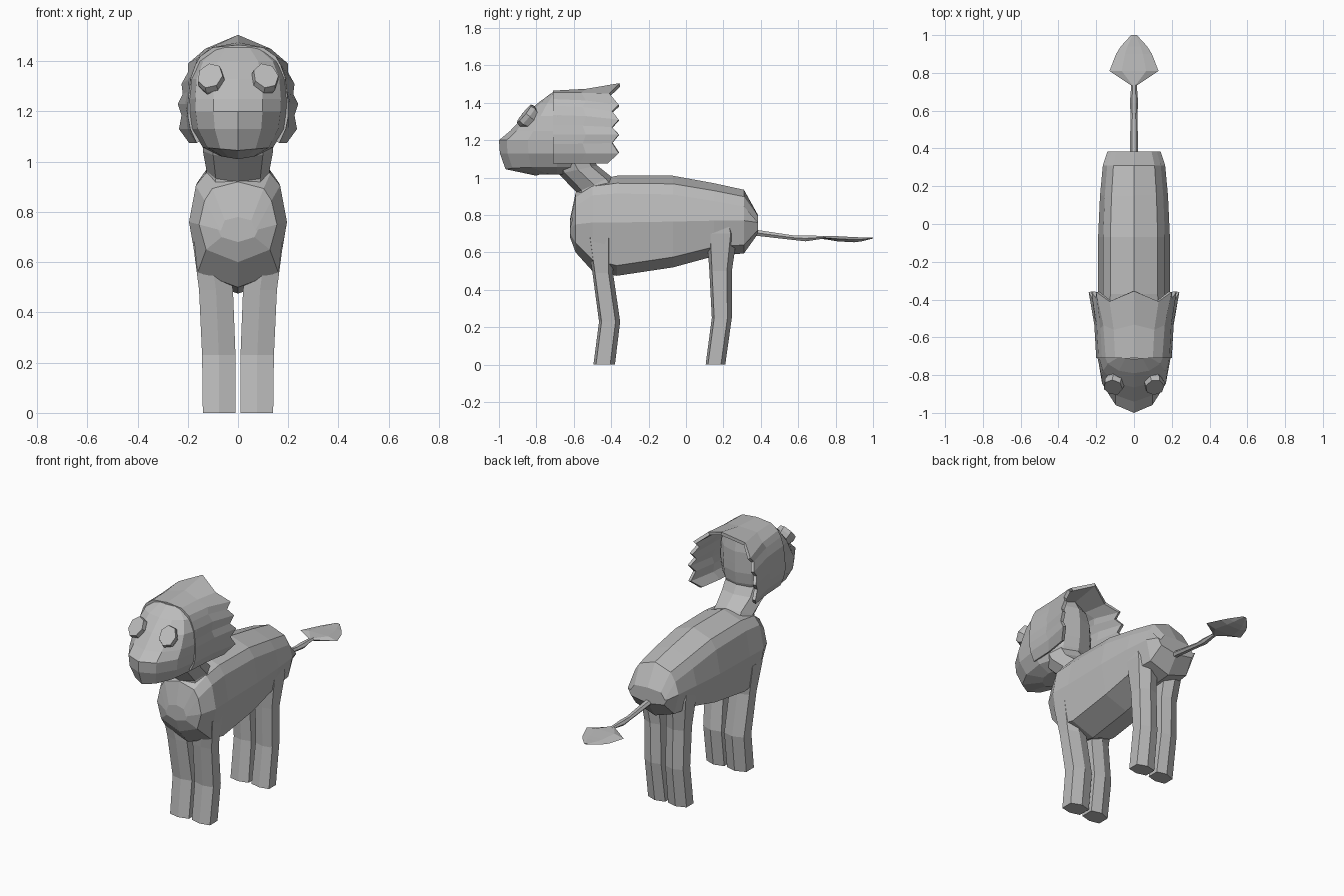
import bpy, bmesh, math
from mathutils import Vector

grey = bpy.data.materials.new("plain grey")
grey.diffuse_color = (0.5, 0.5, 0.5, 1)


def make(name, verts, faces):
    me = bpy.data.meshes.new(name)
    me.from_pydata([tuple(v) for v in verts], [], faces)
    bm = bmesh.new()
    bm.from_mesh(me)
    bmesh.ops.recalc_face_normals(bm, faces=bm.faces)
    bm.to_mesh(me)
    bm.free()
    me.materials.append(grey)
    ob = bpy.data.objects.new(name, me)
    bpy.context.collection.objects.link(ob)
    return ob


def loft(name, rings):
    """Skin a list of closed rings and cap both ends."""
    n = len(rings[0])
    verts = [p for r in rings for p in r]
    faces = [(i * n + j, i * n + (j + 1) % n, (i + 1) * n + (j + 1) % n, (i + 1) * n + j)
             for i in range(len(rings) - 1) for j in range(n)]
    faces += [tuple(range(n)), tuple(range((len(rings) - 1) * n, len(rings) * n))]
    return make(name, verts, faces)


def mirrored(half):
    """Complete a half ring that starts and ends on the centre line."""
    return half + [(-x, y, z) for x, y, z in reversed(half[1:-1])]


# Body: sections from chest to rump (y, top, shoulder z, mid z, low z, bottom, half width)
sections = [
    (-0.62, 0.78, 0.76, 0.73, 0.70, 0.68, 0.08),
    (-0.59, 0.92, 0.88, 0.75, 0.65, 0.60, 0.155),
    (-0.50, 0.98, 0.94, 0.76, 0.56, 0.50, 0.195),
    (-0.37, 1.01, 0.95, 0.76, 0.53, 0.475, 0.19),
    (-0.07, 1.01, 0.945, 0.765, 0.575, 0.52, 0.19),
    (0.15, 0.97, 0.91, 0.77, 0.63, 0.58, 0.18),
    (0.31, 0.935, 0.88, 0.77, 0.64, 0.595, 0.165),
    (0.385, 0.80, 0.79, 0.76, 0.72, 0.70, 0.14)]
loft("body", [mirrored([(0, y, t), (w * 0.66, y, (t + 2 * s) / 3), (w * 0.86, y, s - 0.035),
                        (w, y, m), (w * 0.82, y, lo), (0, y, b)])
              for y, t, s, m, lo, b, w in sections])

# Neck: tilted oval sections given by throat point, nape point and half width
neck = [(-0.60, 0.80, -0.32, 0.92, 0.15), (-0.585, 0.92, -0.40, 1.005, 0.125),
        (-0.68, 1.02, -0.475, 1.065, 0.14), (-0.72, 1.10, -0.52, 1.14, 0.14)]
rings = []
for fy, fz, by, bz, w in neck:
    ring = []
    for k in range(8):
        a = math.tau * k / 8
        t = (1 - math.cos(a)) / 2
        ring.append((w * math.sin(a), fy + (by - fy) * t, fz + (bz - fz) * t))
    rings.append(ring)
loft("neck", rings)

# Head: level sections (z, front y, back y, half width), slightly higher at the back of the chin
levels = [(1.01, -0.80, -0.58, 0.07), (1.045, -0.965, -0.53, 0.14), (1.13, -0.995, -0.50, 0.185),
          (1.20, -1.0, -0.49, 0.195), (1.25, -0.94, -0.49, 0.197), (1.33, -0.865, -0.49, 0.19),
          (1.40, -0.79, -0.50, 0.16), (1.455, -0.715, -0.53, 0.09)]
rings = []
for z, fy, by, w in levels:
    ring = []
    for k in range(12):
        a = math.tau * k / 12
        c = math.cos(a)
        mid = -0.69
        ring.append((w * math.sin(a), mid + c * ((mid - fy) * -1 if c > 0 else (mid - by)),
                     z + (0.012 * abs(math.sin(a)) if z < 1.1 else 0)))
    rings.append(ring)
loft("head", rings)

# Mane: hood over the head, flaring back to a jagged edge
edge = [(0, -0.355, 1.505), (0.13, -0.41, 1.45), (0.20, -0.36, 1.39), (0.20, -0.395, 1.355),
        (0.225, -0.36, 1.31), (0.22, -0.395, 1.27), (0.24, -0.36, 1.23), (0.225, -0.395, 1.185),
        (0.235, -0.36, 1.13), (0.195, -0.42, 1.075)]
rim = [(0, 1.465), (0.10, 1.455), (0.15, 1.42), (0.17, 1.385), (0.188, 1.335),
       (0.195, 1.28), (0.2, 1.23), (0.2, 1.18), (0.19, 1.13), (0.165, 1.075)]
rows = []
for t in (0, 0.5, 1):
    half = []
    for (ex, ey, ez), (rx, rz) in zip(edge, rim):
        y = -0.71 + (ey + 0.71) * t
        f = t * t
        half.append((rx + (ex - rx) * f, y, rz + (ez - rz) * f))
    rows.append([(-x, y, z) for x, y, z in reversed(half[1:])] + half)
n = len(rows[0])
mane = make("mane", [p for r in rows for p in r],
            [(i * n + j, i * n + j + 1, (i + 1) * n + j + 1, (i + 1) * n + j)
             for i in range(2) for j in range(n - 1)])
# keep the outer surface in place whichever way the sheet was wound
up = mane.data.polygons[n // 2].normal.z > 0
thick = mane.modifiers.new("thickness", "SOLIDIFY")
thick.thickness = 0.02
thick.offset = -1 if up else 1

# Eyes: thick seven-sided discs tilted up and outward
for side, label in ((1, "right_eye"), (-1, "left_eye")):
    normal = Vector((0.15 * side, -0.76, 0.62)).normalized()
    across = Vector((0, 0, 1)).cross(normal).normalized()
    rise = normal.cross(across)
    centre = Vector((0.108 * side, -0.85, 1.33))
    loft(label, [[centre + normal * d + across * 0.055 * s * math.cos(math.tau * k / 7)
                  + rise * 0.068 * s * math.sin(math.tau * k / 7) for k in range(7)]
                 for d, s in ((-0.04, 0.8), (-0.005, 1), (0.02, 0.93))])

# Legs: six-sided, sections (z, inner x, outer x, front y, back y)
legs = {
    "front_leg": [(0, 0.01, 0.14, -0.495, -0.38), (0.23, 0.01, 0.143, -0.465, -0.352),
                  (0.49, 0.02, 0.155, -0.50, -0.39), (0.68, 0.05, 0.18, -0.53, -0.38)],
    "hind_leg": [(0, 0.01, 0.135, 0.105, 0.21), (0.25, 0.015, 0.135, 0.138, 0.245),
                 (0.50, 0.02, 0.14, 0.125, 0.245), (0.70, 0.03, 0.165, 0.11, 0.275),
                 (0.76, 0.05, 0.165, 0.14, 0.25)]}
outline = [(0, 0.15), (0.5, 0), (1, 0.12), (1, 0.78), (0.5, 1), (0, 0.85)]
for name, secs in legs.items():
    for side, label in ((1, "right_"), (-1, "left_")):
        loft(label + name, [[(side * (xi + (xo - xi) * u), yf + (yb - yf) * v, z)
                             for u, v in outline] for z, xi, xo, yf, yb in secs])

# Tail and tuft: flattened sections (y, z, half width, half height)
def tail_part(name, secs, sides):
    loft(name, [[(w * math.cos(math.tau * k / sides), y, z + h * math.sin(math.tau * k / sides))
                 for k in range(sides)] for y, z, w, h in secs])

tail_part("tail", [(0.34, 0.71, 0.025, 0.025), (0.39, 0.703, 0.022, 0.018),
                   (0.58, 0.678, 0.018, 0.014), (0.64, 0.675, 0.022, 0.018),
                   (0.72, 0.68, 0.016, 0.01), (0.76, 0.678, 0.015, 0.01)], 6)
tail_part("tail_tuft", [(0.73, 0.68, 0.01, 0.008), (0.81, 0.673, 0.13, 0.016),
                        (0.90, 0.668, 0.095, 0.016), (0.94, 0.67, 0.07, 0.012),
                        (1.0, 0.677, 0.015, 0.003)], 6)
